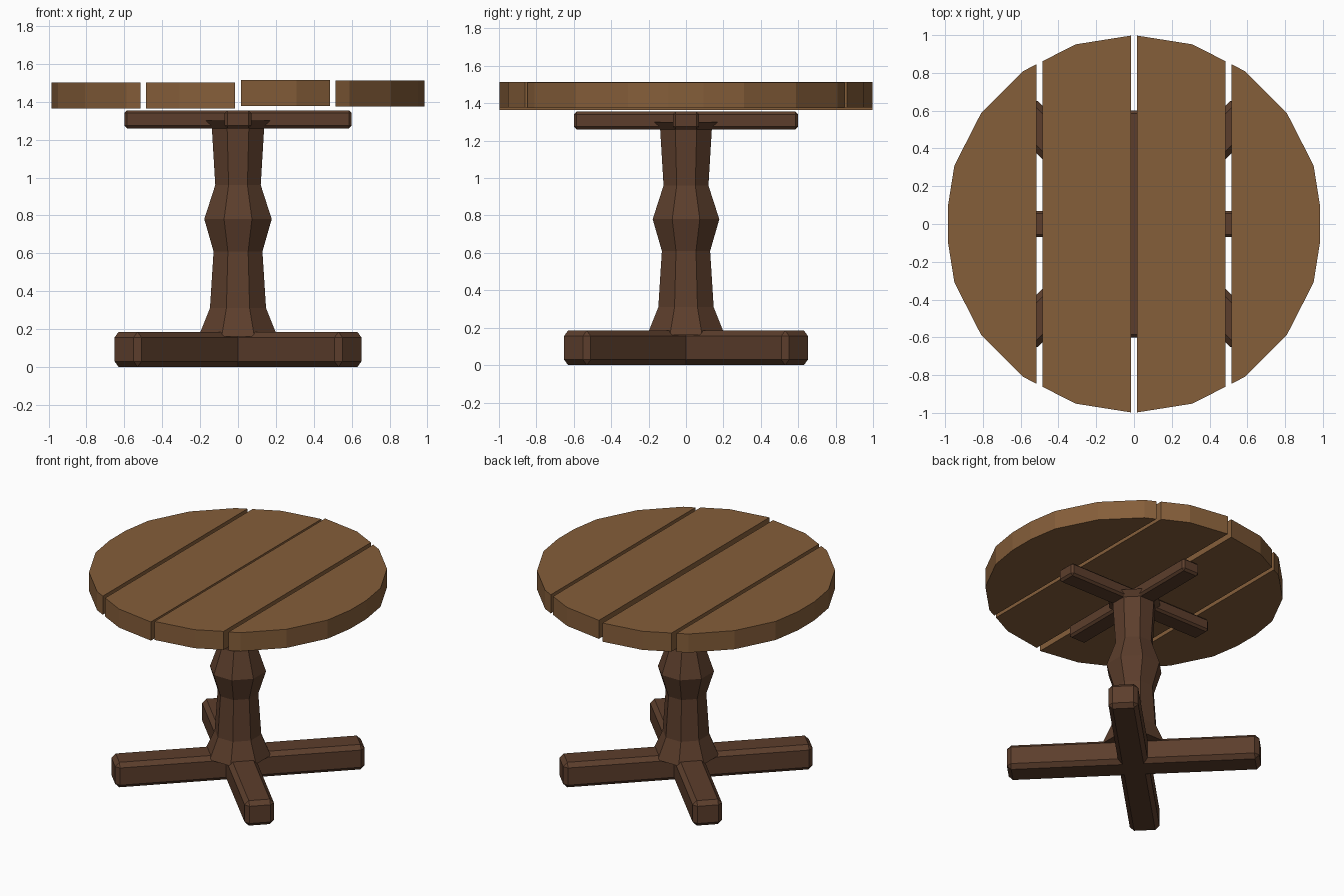
import bpy, bmesh, math

if "Cube" in bpy.data.objects:
    bpy.data.objects.remove(bpy.data.objects["Cube"])


def material(name, rgb):
    m = bpy.data.materials.new(name)
    m.diffuse_color = (*rgb, 1)
    m.use_nodes = True
    m.node_tree.nodes["Principled BSDF"].inputs["Base Color"].default_value = m.diffuse_color
    return m


LIGHT = material("light_wood", (0.235, 0.112, 0.042))
DARK = material("dark_wood", (0.107, 0.048, 0.025))


def finish(name, bm, mat):
    bmesh.ops.recalc_face_normals(bm, faces=bm.faces)
    me = bpy.data.meshes.new(name)
    bm.to_mesh(me)
    bm.free()
    me.materials.append(mat)
    ob = bpy.data.objects.new(name, me)
    bpy.context.collection.objects.link(ob)
    return ob


def beam(name, half_len, half_wid, z0, z1, bevel, angle):
    """Chamfered bar lying across the centre."""
    bm = bmesh.new()
    bmesh.ops.create_cube(bm, size=1)
    for v in bm.verts:
        v.co.x *= 2 * half_len
        v.co.y *= 2 * half_wid
        v.co.z = v.co.z * (z1 - z0) + (z0 + z1) / 2
    bmesh.ops.bevel(bm, geom=bm.edges[:], offset=bevel, segments=1, affect='EDGES')
    ob = finish(name, bm, DARK)
    ob.rotation_euler.z = math.radians(angle)


def plank(name, x0, x1, z0, z1):
    """Strip of a 20-sided disc between x0 and x1."""
    bm = bmesh.new()
    bmesh.ops.create_cone(bm, cap_ends=True, segments=20, radius1=1, radius2=1, depth=z1 - z0)
    ring = sorted(bm.verts, key=lambda v: math.atan2(v.co.y, v.co.x))
    # place corners exactly on multiples of 18 degrees
    for v in ring:
        a = round(math.atan2(v.co.y, v.co.x) / math.radians(18)) * math.radians(18)
        v.co.x, v.co.y = math.cos(a), math.sin(a)
        v.co.z += (z0 + z1) / 2
    for x, side in ((x0, -1), (x1, 1)):
        cut = bmesh.ops.bisect_plane(bm, geom=bm.verts[:] + bm.edges[:] + bm.faces[:],
                                     plane_co=(x, 0, 0), plane_no=(side, 0, 0), clear_outer=True)
        edges = [e for e in cut["geom_cut"] if isinstance(e, bmesh.types.BMEdge)]
        bmesh.ops.edgeloop_fill(bm, edges=edges)
    finish(name, bm, LIGHT)


# Table top: four slightly uneven planks
for i, (z0, z1) in enumerate(((1.364, 1.502), (1.364, 1.502), (1.377, 1.514), (1.374, 1.512))):
    x = -0.985 + 0.5 * i
    plank(f"top_plank_{i + 1}", x, x + 0.47, z0, z1)

# Cross supports below the top, and diagonal feet
for i in range(2):
    beam(f"top_support_{i + 1}", 0.6, 0.07, 1.26, 1.355, 0.015, 90 * i)
    beam(f"foot_beam_{i + 1}", 0.85, 0.10, 0, 0.185, 0.029, 45 + 90 * i)

# Octagonal turned column: (height, distance from axis to flat)
PROFILE = [(0.16, 0.208), (0.31, 0.148), (0.61, 0.129), (0.78, 0.178),
           (0.96, 0.12), (1.26, 0.138), (1.30, 0.17)]
bm = bmesh.new()
rings = []
for z, flat in PROFILE:
    r = flat / math.cos(math.pi / 8)
    rings.append([bm.verts.new((r * math.cos((k + 0.5) * math.pi / 4),
                                r * math.sin((k + 0.5) * math.pi / 4), z)) for k in range(8)])
for a, b in zip(rings, rings[1:]):
    for k in range(8):
        n = (k + 1) % 8
        bm.faces.new((a[k], a[n], b[n], b[k]))
bm.faces.new(rings[0])
bm.faces.new(rings[-1])
finish("column", bm, DARK)
